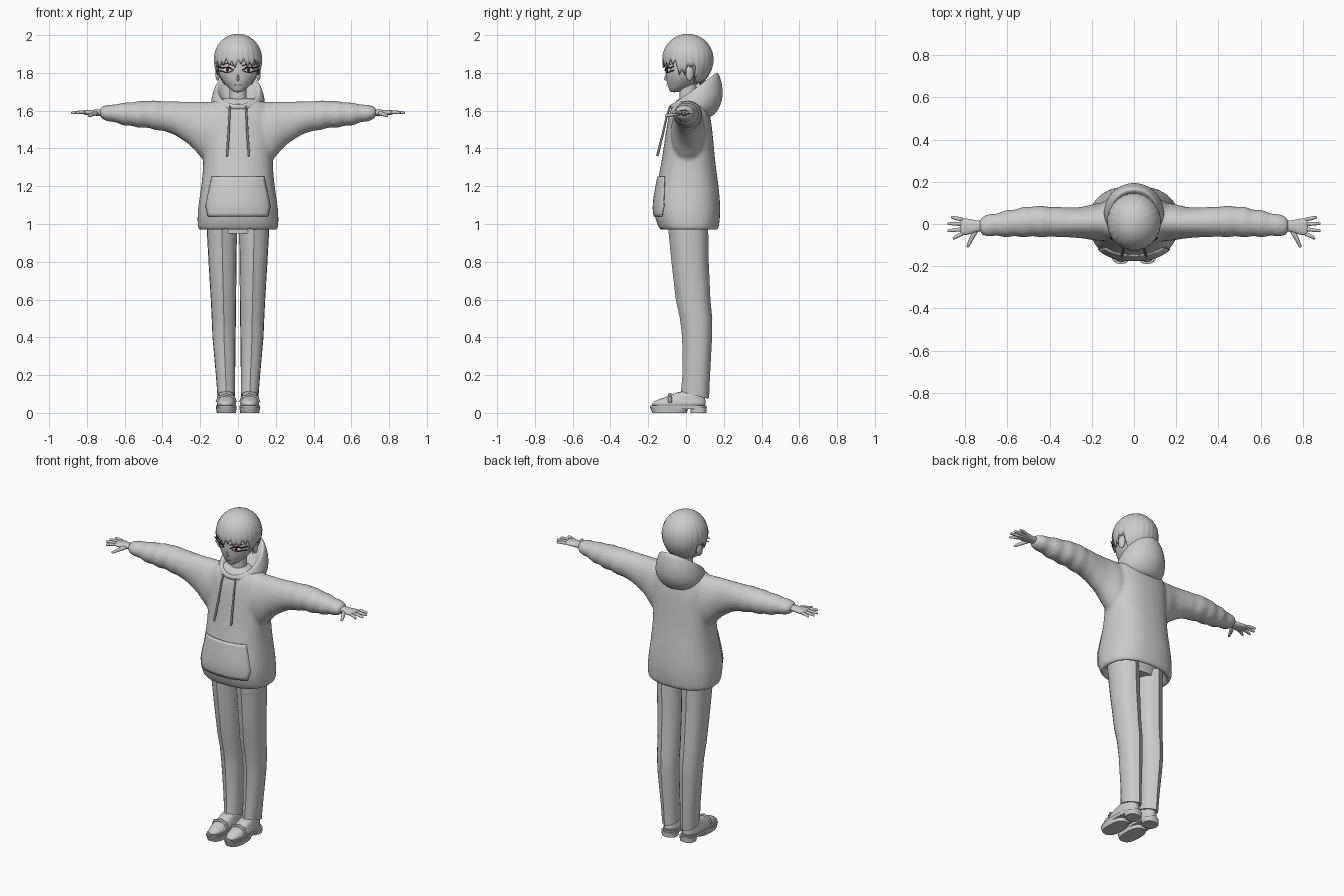
import bpy, bmesh, math
from mathutils import Vector

if "Cube" in bpy.data.objects:
    bpy.data.objects.remove(bpy.data.objects["Cube"])


def material(name, rgb):
    m = bpy.data.materials.new(name)
    m.use_nodes = True
    m.diffuse_color = (*rgb, 1)
    bsdf = m.node_tree.nodes["Principled BSDF"]
    bsdf.inputs["Base Color"].default_value = (*rgb, 1)
    bsdf.inputs["Roughness"].default_value = 0.8
    return m


GREY = material("plain grey", (0.6, 0.6, 0.6))
DARK = material("dark maroon", (0.045, 0.01, 0.015))
PALE = material("pale grey", (0.8, 0.8, 0.8))


def oval(axis, pos, a, b, pos2=None, n=20, power=2.2, crease=0):
    """Ring across an axis: a and b are ranges, pos2 tilts the far side."""
    pos2 = pos if pos2 is None else pos2
    pts = []
    for i in range(n):
        t = math.tau * i / n
        c, s = math.cos(t), math.sin(t)
        u = math.copysign(abs(c) ** (2 / power), c)
        v = math.copysign(abs(s) ** (2 / power), s)
        p = (a[0] + a[1]) / 2 + u * (a[1] - a[0]) / 2
        q = (b[0] + b[1]) / 2 + v * (b[1] - b[0]) / 2
        if abs(c) < 0.01:
            q += math.copysign(crease, s)
        h = pos + (pos2 - pos) * (v + 1) / 2
        pts.append((p, q, h) if axis == "z" else (h, p, q))
    return pts


def tube(points, r0, r1, n=8):
    """Rings swept along a path, tapering from r0 to r1."""
    pts = [Vector(p) for p in points]
    rings = []
    for i, p in enumerate(pts):
        d = pts[min(i + 1, len(pts) - 1)] - pts[max(i - 1, 0)]
        rot = d.to_track_quat("Z", "Y")
        r = r0 + (r1 - r0) * i / (len(pts) - 1)
        rings.append([p + rot @ Vector((r * math.cos(math.tau * k / n),
                                        r * math.sin(math.tau * k / n), 0)) for k in range(n)])
    return rings


def build(name, lofts, mat=GREY, subsurf=0, caps=(True, True)):
    """Skin each list of rings into one mesh object."""
    bm = bmesh.new()
    for rings in lofts:
        rows = [[bm.verts.new(p) for p in ring] for ring in rings]
        n = len(rows[0])
        for lo, hi in zip(rows, rows[1:]):
            for k in range(n):
                bm.faces.new((lo[k], lo[(k + 1) % n], hi[(k + 1) % n], hi[k]))
        for row, use in ((rows[0], caps[0]), (rows[-1], caps[1])):
            if use:
                bm.faces.new(row)
    bmesh.ops.recalc_face_normals(bm, faces=bm.faces)
    me = bpy.data.meshes.new(name)
    bm.to_mesh(me)
    bm.free()
    me.shade_smooth()
    me.materials.append(mat)
    ob = bpy.data.objects.new(name, me)
    bpy.context.scene.collection.objects.link(ob)
    if subsurf:
        mod = ob.modifiers.new("Subdivision", "SUBSURF")
        mod.levels = mod.render_levels = subsurf
    else:
        me.set_sharp_from_angle(angle=math.radians(35))
    return ob


def ball(name, loc, size, mat=GREY, turn=0):
    bpy.ops.mesh.primitive_uv_sphere_add(segments=20, ring_count=12, location=loc, rotation=(0, 0, turn))
    ob = bpy.context.object
    ob.name, ob.scale = name, size
    ob.data.materials.append(mat)
    ob.data.shade_smooth()
    return ob


def sample(keys, t):
    """Linear lookup in rows sorted by their first value."""
    for lo, hi in zip(keys, keys[1:]):
        if t <= hi[0]:
            f = (t - lo[0]) / (hi[0] - lo[0])
            return [u + (v - u) * f for u, v in zip(lo, hi)]
    return list(keys[-1])


# Hoodie: torso with a hollow hem, and two wrinkled sleeves, blended together
torso = [oval("z", z, (-w, w), (f, b), power=2.4) for z, w, f, b in (
    (1.05, .15, -.11, .13), (1.0, .175, -.115, .14), (.972, .185, -.12, .145),
    (.965, .21, -.135, .168), (.985, .217, -.15, .178), (1.06, .217, -.175, .184),
    (1.13, .208, -.17, .182), (1.22, .193, -.153, .172), (1.35, .183, -.127, .153),
    (1.5, .19, -.107, .142), (1.6, .19, -.088, .125), (1.65, .14, -.06, .1), (1.67, .07, -.03, .06))]
sleeve_keys = ((.08, -.085, .1, 1.3, 1.645), (.18, -.08, .1, 1.33, 1.65), (.25, -.068, .08, 1.415, 1.65),
               (.35, -.062, .08, 1.48, 1.65), (.47, -.062, .088, 1.505, 1.655), (.58, -.062, .07, 1.517, 1.645),
               (.69, -.058, .045, 1.545, 1.63), (.735, -.052, .032, 1.56, 1.62))
lofts = [torso]
for s in (1, -1):
    rings = []
    for i in range(26):
        x = .08 + .655 * i / 25
        _, f, b, lo, hi = sample(sleeve_keys, x)
        w = .006 * math.sin(x * 75) * min(1, max(0, (x - .3) * 5))
        rings.append(oval("x", s * x, (f - w, b + w), (lo - w, hi + w * .6), power=2))
    lofts.append(rings)
hoodie = build("hoodie", lofts, subsurf=2)
mod = hoodie.modifiers.new("Blend", "REMESH")
mod.mode, mod.voxel_size, mod.use_smooth_shade = "VOXEL", .01, True
mod = hoodie.modifiers.new("Soften", "SMOOTH")
mod.factor, mod.iterations = .5, 6

# Hood lying open behind the neck
build("hood", [[oval("z", zf, (-w, w), (f, b), zb, n=28, power=2) for w, f, b, zf, zb in (
    (.09, -.05, .1, 1.59, 1.57), (.128, -.078, .14, 1.605, 1.56), (.145, -.088, .19, 1.615, 1.63),
    (.142, -.085, .2, 1.63, 1.71), (.122, -.078, .175, 1.635, 1.81), (.106, -.064, .15, 1.63, 1.8),
    (.075, -.04, .09, 1.61, 1.68))]], subsurf=2)

# Front pocket laid onto the hoodie
bm = bmesh.new()
bmesh.ops.create_grid(bm, x_segments=20, y_segments=12, size=1)
for v in bm.verts:
    z = 1.145 + .105 * v.co.y
    v.co = (v.co.x * sample(((1.04, .155), (1.09, .168), (1.16, .155), (1.25, .135)), z)[1], -.4, z)
me = bpy.data.meshes.new("front_pocket")
bm.to_mesh(me)
bm.free()
me.shade_smooth()
me.materials.append(GREY)
pocket = bpy.data.objects.new("front_pocket", me)
bpy.context.scene.collection.objects.link(pocket)
mod = pocket.modifiers.new("Lay", "SHRINKWRAP")
mod.target, mod.wrap_method, mod.use_project_y = hoodie, "PROJECT", True
mod.wrap_mode, mod.offset = "ABOVE_SURFACE", .004
mod = pocket.modifiers.new("Thickness", "SOLIDIFY")
mod.thickness, mod.offset = .007, 0

# Neck, head and nose
build("neck", [[oval("z", z, (-.045, .045), (-.035, .055)) for z in (1.58, 1.66, 1.75)]])
build("head", [[oval("z", z, (-w, w), (f, b), n=24, power=2) for z, w, f, b in (
    (1.697, .014, -.08, -.045), (1.705, .032, -.088, -.02), (1.73, .062, -.097, .04), (1.765, .09, -.106, .075),
    (1.8, .105, -.109, .095), (1.84, .108, -.109, .1), (1.89, .103, -.102, .11), (1.94, .075, -.07, .085))]], subsurf=2)
build("nose", [[oval("z", z, (-w, w), (f, -.09), n=8, power=1.6) for z, w, f in (
    (1.757, .006, -.104), (1.764, .009, -.122), (1.785, .006, -.111), (1.81, .004, -.104))]], subsurf=1)
build("mouth", [tube([(-.018, -.101, 1.736), (0, -.104, 1.735), (.018, -.101, 1.736)], .002, .002, 6)])

# Hair: grooved cap whose lower edge breaks into pointed locks
N = 96
rings = []
for i in range(13):
    f = .03 + .97 * i / 12
    ring = []
    for k in range(N):
        a = math.tau * k / N
        side = min(a, math.tau - a)
        lock = abs(k % 4 - 2) / 2
        edge = (1.835 + .035 * lock + .01 * math.sin(9 * a) if side < 1.15 else
                1.79 + .03 * lock if side < 1.5 else
                1.83 + .01 * lock if side < 1.9 else 1.74 + .02 * lock)
        z = 2 - (2 - edge) * f * f
        d = (z - 1.87) / .13
        r = math.sqrt(1 - d * d) if d > 0 else 1 - (.25 + .25 * side / math.pi) * d * d
        r *= 1 - .02 * lock * f
        ring.append((.122 * r * math.sin(a), .01 - .13 * r * math.cos(a), z))
    rings.append(ring)
hair = build("hair", [rings], caps=(True, False))
mod = hair.modifiers.new("Thickness", "SOLIDIFY")
mod.thickness, mod.offset = .007, -1

for s, side in ((1, "left"), (-1, "right")):
    # Ears, eyes and lashes
    ball(side + "_ear", (s * .107, .02, 1.8), (.012, .022, .042), turn=s * .3)
    ball(side + "_eye", (s * .058, -.092, 1.815), (.026, .006, .012), PALE, s * .45)
    ball(side + "_iris", (s * .056, -.098, 1.816), (.009, .003, .011), DARK, s * .45)
    for part, r0, r1, path in (
            ("upper_lash", .004, .003, ((.022, -.111, 1.814), (.05, -.104, 1.83), (.085, -.083, 1.826), (.114, -.066, 1.836))),
            ("lower_lash", .0015, .003, ((.03, -.108, 1.808), (.058, -.1, 1.8), (.09, -.078, 1.809), (.108, -.066, 1.812))),
            ("brow", .003, .0015, ((.022, -.113, 1.838), (.055, -.105, 1.85), (.09, -.08, 1.846)))):
        build(side + "_" + part, [tube([(s * x, y, z) for x, y, z in path], r0, r1, 6)], DARK)

    # Drawstring
    build(side + "_drawstring", [tube([(s * .043, -.084, 1.625), (s * .046, -.102, 1.57), (s * .05, -.122, 1.48),
                                       (s * .058, -.152, 1.36)], .005, .007)])

    # Hand with four fingers and a thumb
    hand = [[oval("x", s * x, a, b, n=12) for x, a, b in (
        (.7, (-.035, .015), (1.57, 1.61)), (.745, (-.037, .017), (1.572, 1.606)),
        (.78, (-.052, .026), (1.574, 1.605)), (.815, (-.056, .03), (1.578, 1.603)), (.825, (-.05, .026), (1.583, 1.598)))]]
    for base, tip, reach in ((-.045, -.068, .86), (-.023, -.032, .885), (-.001, .002, .885), (.02, .032, .868)):
        hand.append(tube([(s * .805, base, 1.59), (s * .84, (base + tip) / 2, 1.593),
                          (s * (reach - .008), tip, 1.588), (s * reach, tip, 1.587)], .0115, .006))
    hand.append(tube([(s * .745, -.025, 1.588), (s * .768, -.062, 1.582), (s * .785, -.1, 1.574),
                      (s * .791, -.113, 1.572)], .015, .006))
    build(side + "_hand", hand, subsurf=1)

    # Trouser leg with pressed creases
    build(side + "_trouser_leg", [[oval("z", zf, (s * c - w, s * c + w), (f, b), zb, crease=.007)
        for zf, zb, c, w, f, b in (
        (.11, .075, .062, .047, -.02, .115), (.2, .2, .066, .051, -.012, .12), (.4, .4, .074, .061, -.013, .131),
        (.5, .5, .075, .064, -.025, .132), (.6, .6, .077, .067, -.047, .122), (.8, .8, .082, .074, -.07, .113),
        (1.0, 1.0, .086, .081, -.09, .11))]])

    # Loafer: upper, split sole and strap
    def layers(rows):
        return [oval("z", z, (s * .062 - w, s * .062 + w), (f, b), n=24, power=2.5) for z, w, f, b in rows]
    build(side + "_shoe_upper", [layers((
        (.03, .05, -.184, .105), (.05, .052, -.184, .106), (.065, .048, -.165, .104), (.078, .044, -.125, .102),
        (.1, .04, -.065, .1), (.115, .034, -.04, .095)))], subsurf=1)
    build(side + "_shoe_sole", [layers(((.02, .053, -.187, .108), (.04, .055, -.19, .11))),
                                layers(((0, .05, -.178, .005), (.03, .055, -.19, .012))),
                                layers(((0, .046, .025, .108), (.03, .048, .022, .11)))])
    build(side + "_shoe_strap", [tube([(s * .062 + x, -.085, z) for x, z in (
        (-.046, .055), (-.038, .08), (0, .094), (.038, .08), (.046, .055))], .011, .011)])

# Trouser seat hidden under the hoodie
build("trouser_seat", [[oval("z", z, (-w, w), (-.085, .105)) for z, w in ((.95, .12), (.99, .16), (1.1, .16))]])
